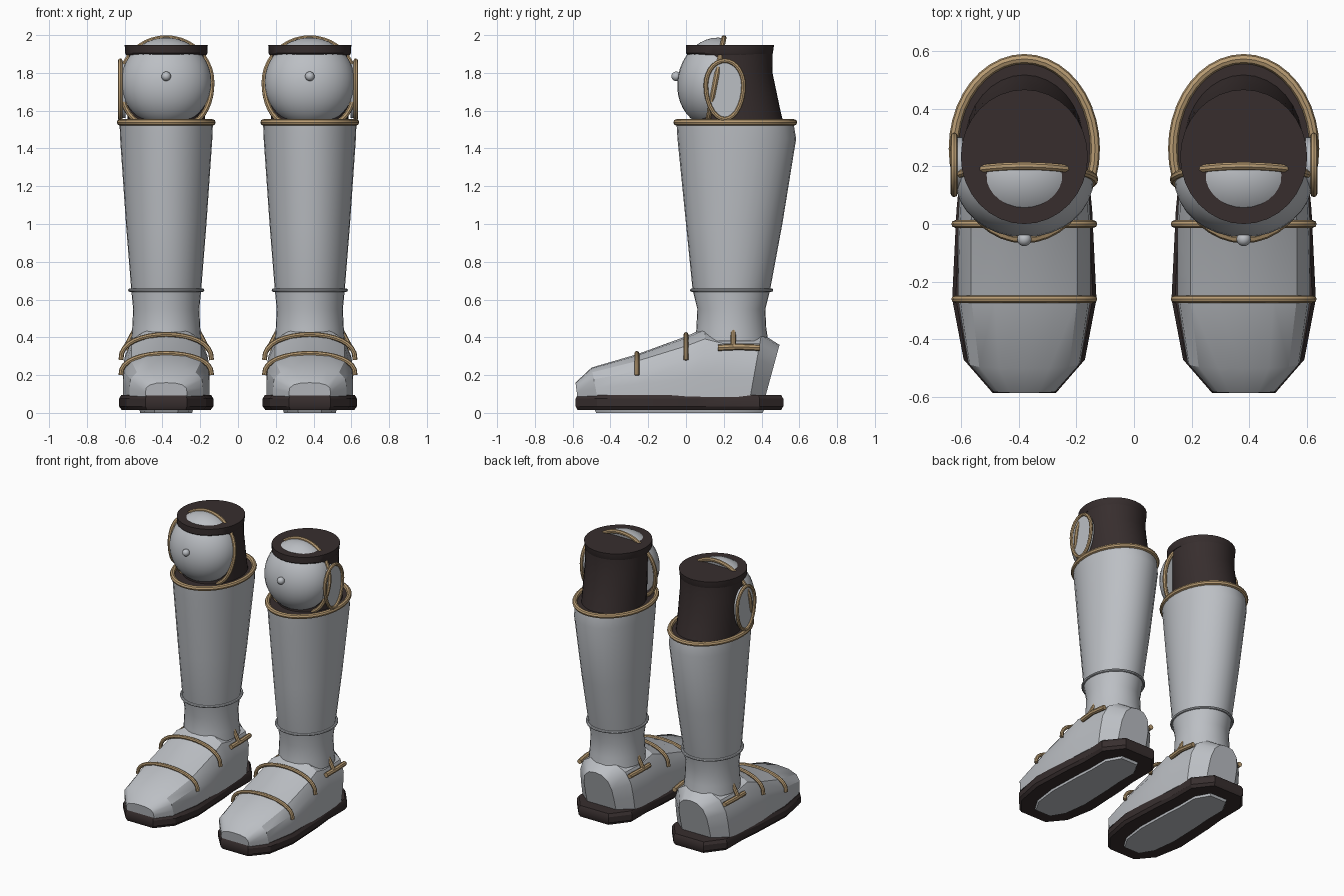
import bpy
import bmesh
from math import sin, cos, pi, radians
from mathutils import Matrix, Vector

cube = bpy.data.objects.get("Cube")
if cube:
    bpy.data.objects.remove(cube, do_unlink=True)

CX = 0.38  # sideways centre of one boot


def material(name, r, g, b):
    m = bpy.data.materials.new(name)
    m.use_nodes = True
    m.diffuse_color = (r, g, b, 1)
    m.node_tree.nodes["Principled BSDF"].inputs["Base Color"].default_value = (r, g, b, 1)
    return m


STEEL = material("steel grey", 0.50, 0.52, 0.55)
BRASS = material("brass trim", 0.48, 0.33, 0.17)
LEATHER = material("dark leather", 0.038, 0.027, 0.027)


def finish(ob, mat, angle=40):
    """Colour, shade and mirror a part to the other boot."""
    ob.data.materials.clear()
    ob.data.materials.append(mat)
    bpy.ops.object.select_all(action='DESELECT')
    ob.select_set(True)
    bpy.context.view_layer.objects.active = ob
    bpy.ops.object.shade_smooth_by_angle(angle=radians(angle))
    ob.modifiers.new("other_boot", 'MIRROR').use_mirror_merge = False
    return ob


def from_bmesh(name, bm, mat, angle=40):
    bmesh.ops.recalc_face_normals(bm, faces=bm.faces)
    me = bpy.data.meshes.new(name)
    bm.to_mesh(me)
    bm.free()
    ob = bpy.data.objects.new(name, me)
    bpy.context.collection.objects.link(ob)
    return finish(ob, mat, angle)


def loft(name, rings, mat, angle=40):
    """Skin closed rings of points and cap both ends."""
    bm = bmesh.new()
    rows = [[bm.verts.new((x + CX, y, z)) for x, y, z in ring] for ring in rings]
    n = len(rows[0])
    for a, b in zip(rows, rows[1:]):
        for i in range(n):
            j = (i + 1) % n
            bm.faces.new((a[i], a[j], b[j], b[i]))
    bm.faces.new(rows[0])
    bm.faces.new(rows[-1])
    return from_bmesh(name, bm, mat, angle)


def oval(z, front, back, rx, n=32):
    """Horizontal ellipse given by its front, back and half width."""
    cy, ry = (front + back) / 2, (back - front) / 2
    return [(rx * cos(2 * pi * i / n), cy + ry * sin(2 * pi * i / n), z) for i in range(n)]


def tube(name, points, radius, mat, closed=False):
    """Round bar along a path."""
    cu = bpy.data.curves.new(name, 'CURVE')
    cu.dimensions = '3D'
    cu.bevel_depth = radius
    cu.bevel_resolution = 2
    cu.use_fill_caps = True
    sp = cu.splines.new('POLY')
    sp.points.add(len(points) - 1)
    for p, (x, y, z) in zip(sp.points, points):
        p.co = (x + CX, y, z, 1)
    sp.use_cyclic_u = closed
    ob = bpy.data.objects.new(name, cu)
    bpy.context.collection.objects.link(ob)
    bpy.ops.object.select_all(action='DESELECT')
    ob.select_set(True)
    bpy.context.view_layer.objects.active = ob
    bpy.ops.object.convert(target='MESH')
    return finish(bpy.context.view_layer.objects.active, mat)


# Sole and the plate under it
half = [(0.11, -0.585), (0.21, -0.47), (0.25, -0.26), (0.235, 0.05),
        (0.22, 0.2), (0.22, 0.39), (0.12, 0.515)]
outline = half + [(-x, y) for x, y in reversed(half)]


def sole_ring(z, sx, sy):
    return [(x * sx, (y + 0.035) * sy - 0.035, z) for x, y in outline]


loft("sole", [sole_ring(0.015, 0.94, 0.98), sole_ring(0.035, 1, 1),
              sole_ring(0.075, 1, 1), sole_ring(0.095, 0.95, 0.98)], LEATHER, 30)
loft("sole_plate", [sole_ring(0.0, 0.55, 0.8), sole_ring(0.02, 0.57, 0.82)], STEEL, 30)

# Foot shell: cross-sections from toe to heel
section = [(1, 0), (1, 0.3), (0.97, 0.6), (0.8, 0.84), (0.45, 0.97)]
section = section + [(0, 1)] + [(-x, h) for x, h in reversed(section)]


def foot_ring(y_low, y_high, w, top):
    base = 0.085
    return [(x * w, y_low + (y_high - y_low) * h, base + (top - base) * h) for x, h in section]


loft("foot_shell", [foot_ring(*s) for s in (
    (-0.575, -0.585, 0.11, 0.16), (-0.47, -0.5, 0.195, 0.24), (-0.26, -0.26, 0.23, 0.31),
    (0, 0, 0.23, 0.405), (0.1, 0.1, 0.225, 0.45), (0.2, 0.2, 0.22, 0.42),
    (0.34, 0.4, 0.21, 0.42), (0.42, 0.495, 0.115, 0.36))], STEEL, 30)


# Straps over the foot
def strap(name, y, low, top):
    pts = []
    for i in range(17):
        a = pi * i / 16
        pts.append((0.24 * cos(a), y, low + (top - low) * sin(a) ** 0.8))
    tube(name, pts, 0.013, BRASS)


strap("toe_strap", -0.26, 0.2, 0.315)
strap("instep_strap", 0, 0.28, 0.415)

# Ankle clasps on both sides
for side, label in ((1, "outer"), (-1, "inner")):
    tube(label + "_clasp_bar", [(side * 0.205, 0.17, 0.345), (side * 0.212, 0.28, 0.35),
                                (side * 0.2, 0.39, 0.345)], 0.017, BRASS)
    tube(label + "_clasp_pin", [(side * 0.215, 0.25, 0.345), (side * 0.165, 0.25, 0.44)],
         0.014, BRASS)

# Shin guard with its rings
loft("shin_guard", [oval(*r) for r in (
    (0.38, 0.05, 0.435, 0.185), (0.45, 0.055, 0.425, 0.18), (0.55, 0.06, 0.42, 0.175),
    (0.65, 0.035, 0.445, 0.185), (1.0, 0.0, 0.51, 0.213), (1.45, -0.045, 0.583, 0.244),
    (1.53, -0.05, 0.57, 0.247))], STEEL)
tube("ankle_ring", oval(0.65, 0.03, 0.453, 0.193), 0.009, STEEL, True)
tube("shin_rim", oval(1.538, -0.05, 0.572, 0.245, 40), 0.017, BRASS, True)
loft("shin_lining", [oval(1.525, -0.045, 0.565, 0.24), oval(1.534, -0.045, 0.565, 0.24)], LEATHER)

# Thigh sleeve and its top band
loft("thigh_sleeve", [oval(*r) for r in (
    (1.5, 0.04, 0.525, 0.205), (1.6, 0.045, 0.5, 0.205),
    (1.8, 0.045, 0.458, 0.208), (1.92, 0.02, 0.458, 0.212))], LEATHER)
loft("thigh_band", [oval(1.895, 0.01, 0.455, 0.213), oval(1.905, 0.0, 0.46, 0.218),
                    oval(1.948, 0.0, 0.466, 0.22)], LEATHER, 30)

# Knee dome: half an ellipsoid leaning back a little
lean = Matrix.Translation((CX, 0.155, 1.75)) @ Matrix.Rotation(radians(-11), 4, 'X')
bm = bmesh.new()
bmesh.ops.create_uvsphere(bm, u_segments=32, v_segments=20, radius=1)
cut = bmesh.ops.bisect_plane(bm, geom=bm.verts[:] + bm.edges[:] + bm.faces[:], dist=1e-5,
                             plane_co=(0, 0, 0), plane_no=(0, 1, 0), clear_outer=True)
bmesh.ops.holes_fill(bm, edges=[e for e in cut["geom_cut"] if isinstance(e, bmesh.types.BMEdge)])
bmesh.ops.transform(bm, matrix=lean @ Matrix.Diagonal((0.24, 0.2, 0.238, 1)), verts=bm.verts)
from_bmesh("knee_dome", bm, STEEL)

# Knee trim, fuller towards the bottom
trim = []
for i in range(40):
    a = 2 * pi * i / 40
    c = abs(cos(a)) ** (0.6 if sin(a) < 0 else 1)
    p = lean @ Vector((0.242 * c * (1 if cos(a) > 0 else -1), 0, 0.24 * sin(a)))
    trim.append((p.x - CX, p.y, p.z))
tube("knee_trim", trim, 0.014, BRASS, True)

# Knee stud
bm = bmesh.new()
bmesh.ops.create_uvsphere(bm, u_segments=16, v_segments=10, radius=0.025,
                          matrix=Matrix.Translation((CX, -0.052, 1.782)))
from_bmesh("knee_stud", bm, STEEL)


# Egg-shaped side plate with trim
def egg(x, scale):
    ring = []
    for i in range(28):
        a = 2 * pi * i / 28
        h = sin(a)
        ring.append((x, 0.205 + 0.1 * scale * cos(a), 1.735 + (0.13 if h > 0 else 0.18) * scale * h))
    return ring


loft("side_plate", [egg(0.215, 0.97), egg(0.24, 0.97)], STEEL, 30)
tube("side_plate_trim", egg(0.243, 1), 0.012, BRASS, True)
